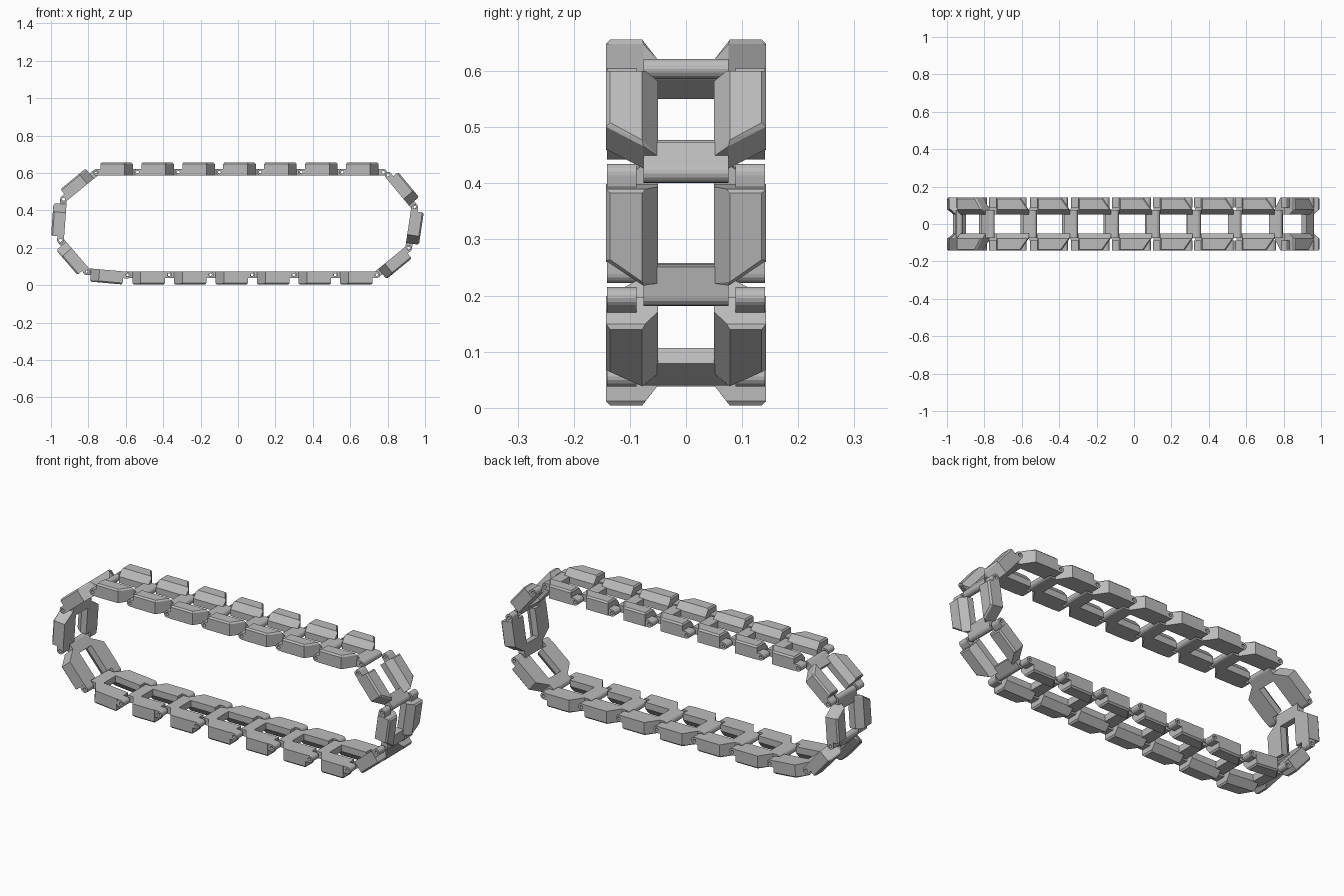
import bpy, bmesh, math
from mathutils import Matrix, Vector

if "Cube" in bpy.data.objects:
    bpy.data.objects.remove(bpy.data.objects["Cube"], do_unlink=True)

steel = bpy.data.materials.new("track_grey")
steel.use_nodes = True
steel.diffuse_color = (0.5, 0.5, 0.5, 1)
steel.node_tree.nodes["Principled BSDF"].inputs["Base Color"].default_value = (0.5, 0.5, 0.5, 1)

PITCH = 0.22      # pin to pin
R = 0.018         # knuckle radius
BORE = 0.008      # pin hole radius
TOP = 0.052       # outer face height above the pin line


def hull(bm, points):
    """Convex solid around the points, with flat faces merged."""
    verts = [bm.verts.new(p) for p in points]
    bmesh.ops.convex_hull(bm, input=verts)
    faces = {f for v in verts for f in v.link_faces}
    edges = {e for f in faces for e in f.edges}
    bmesh.ops.dissolve_limit(bm, angle_limit=0.02, verts=verts, edges=list(edges))


def box(bm, u0, u1, y0, y1, v0, v1):
    hull(bm, [(u, y, v) for u in (u0, u1) for y in (y0, y1) for v in (v0, v1)])


def knuckle(bm, u, y0, y1, side):
    """Bored hinge barrel: round towards side, square towards the body."""
    n = 16
    rings = []
    for y in (y0, y1):
        outer, inner = [], []
        for i in range(n):
            a = math.tau * i / n
            c, s = math.cos(a), math.sin(a)
            t = R if c * side >= -0.001 else R / max(abs(c), abs(s))
            outer.append(bm.verts.new((u + c * t, y, s * t)))
            inner.append(bm.verts.new((u + c * BORE, y, s * BORE)))
        rings += [outer, inner]
    o0, i0, o1, i1 = rings
    for i in range(n):
        j = (i + 1) % n
        for a, b in ((o0, i0), (i0, i1), (i1, o1), (o1, o0)):
            bm.faces.new((a[i], a[j], b[j], b[i]))


def rail(bm, side):
    """Side pad: bevelled top, sloped inner face, angled rear corner."""
    u0, u1, corner = 0.021, 0.195, 0.15
    pts = []
    for v in (-R, 0.016):
        pts += [(u0, 0.05, v), (u1, 0.05, v)]
    for v in (-R, TOP - 0.008):
        pts += [(u0, 0.143, v), (corner, 0.143, v), (u1, 0.076, v)]
    pts += [(u0, 0.072, TOP - 0.008), (u0 + 0.006, 0.078, TOP),
            (u0 + 0.006, 0.135, TOP), (corner - 0.003, 0.135, TOP),
            (u1 - 0.008, 0.078, TOP)]
    hull(bm, [(u, side * y, v) for u, y, v in pts])


# One link: two pads with forked ears, joined by a crossbar tongue
bm = bmesh.new()
for side in (-1, 1):
    rail(bm, side)
    y0, y1 = sorted((side * 0.088, side * 0.141))
    knuckle(bm, 0, y0, y1, -1)
    box(bm, R, 0.03, y0, y1, -R, R)
knuckle(bm, PITCH, -0.076, 0.076, 1)
box(bm, 0.19, PITCH - R, -0.076, 0.076, -R, R)
box(bm, 0.165, 0.195, -0.052, 0.052, -R, R)
bmesh.ops.recalc_face_normals(bm, faces=bm.faces)
mesh = bpy.data.meshes.new("track_link")
bm.to_mesh(mesh)
bm.free()
mesh.materials.append(steel)

# Pin pairs around the loop: top run, right end, bottom run, left end
spans = []
for i in range(7):
    x = -0.757 + 0.219 * i
    spans.append(((x, 0.604), (x + PITCH, 0.604)))
right = [(0.803, 0.588), (0.945, 0.417), (0.912, 0.197), (0.74, 0.056)]
spans += list(zip(right, right[1:]))
for i in range(6):
    x = 0.74 - 0.222 * i
    spans.append(((x, 0.056), (x - PITCH, 0.056)))
left = [(-0.592, 0.054), (-0.805, 0.073), (-0.949, 0.24),
        (-0.933, 0.46), (-0.757, 0.604)]
spans += list(zip(left, left[1:]))

for n, (a, b) in enumerate(spans, 1):
    d = (Vector(b) - Vector(a)).normalized()
    link = bpy.data.objects.new(f"track_link_{n}", mesh)
    link.matrix_world = Matrix(((d.x, 0, -d.y, a[0]),
                                (0, 1, 0, 0),
                                (d.y, 0, d.x, a[1]),
                                (0, 0, 0, 1)))
    bpy.context.collection.objects.link(link)
